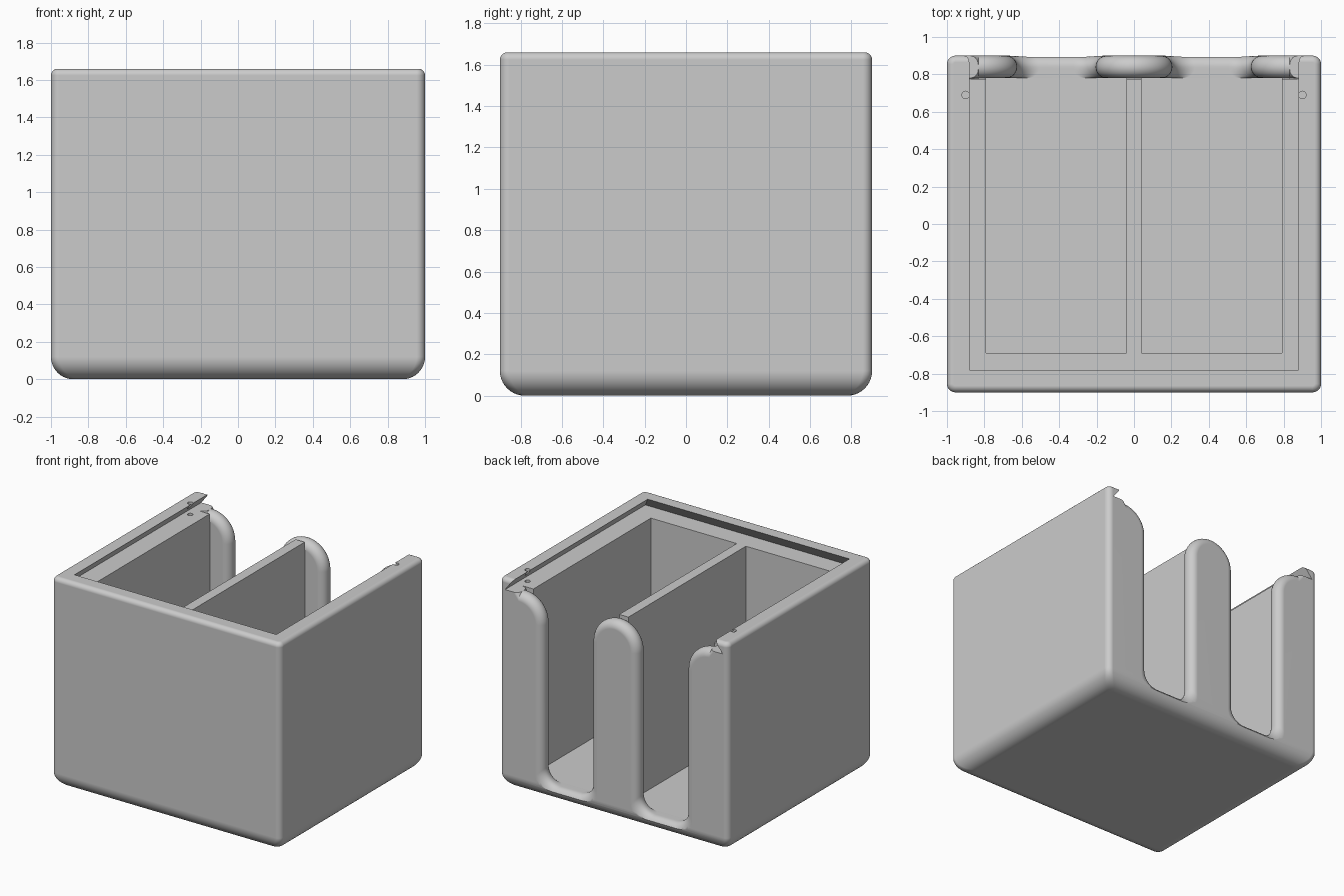
import bpy, bmesh
from math import sin, cos, pi, sqrt, radians

cube = bpy.data.objects.get("Cube")
if cube:
    bpy.data.objects.remove(cube, do_unlink=True)

grey = bpy.data.materials.new("plain grey")
grey.use_nodes = True
grey.diffuse_color = (0.6, 0.6, 0.6, 1)
grey.node_tree.nodes["Principled BSDF"].inputs["Base Color"].default_value = (0.6, 0.6, 0.6, 1)


def loft(name, rings):
    """Closed solid skinned through rings of equal point count."""
    bm = bmesh.new()
    loops = [[bm.verts.new(p) for p in ring] for ring in rings]
    n = len(loops[0])
    for a, b in zip(loops, loops[1:]):
        for i in range(n):
            j = (i + 1) % n
            bm.faces.new((a[i], a[j], b[j], b[i]))
    bm.faces.new(loops[0])
    bm.faces.new(loops[-1])
    bmesh.ops.recalc_face_normals(bm, faces=bm.faces)
    mesh = bpy.data.meshes.new(name)
    bm.to_mesh(mesh)
    bm.free()
    obj = bpy.data.objects.new(name, mesh)
    bpy.context.collection.objects.link(obj)
    mesh.materials.append(grey)
    return obj


def arc(cx, cy, r, start, end, n=8):
    return [(cx + r * cos(radians(start + (end - start) * i / n)),
             cy + r * sin(radians(start + (end - start) * i / n))) for i in range(n + 1)]


def rect(x0, x1, y0, y1, z):
    return [(x0, y0, z), (x1, y0, z), (x1, y1, z), (x0, y1, z)]


def rounded_rect(inset, r, z):
    x, y = 1 - inset - r, 0.9 - inset - r
    pts = []
    for k, (sx, sy) in enumerate(((1, 1), (-1, 1), (-1, -1), (1, -1))):
        pts += arc(sx * x, sy * y, r, 90 * k, 90 * k + 90, 6)
    return [(px, py, z) for px, py in pts]


# Outer block: broad round at the bottom, small round along the top rim
HEIGHT, FLOOR, LEDGE = 1.66, 0.11, 1.57
R_LOW, R_TOP = 0.12, 0.035
rings = []
for i in range(11):
    a = pi / 2 * i / 10
    rings.append(rounded_rect(R_LOW * (1 - sin(a)), 0.045, R_LOW * (1 - cos(a))))
for i in range(6):
    a = pi / 2 * i / 5
    e = R_TOP * (1 - cos(a))
    rings.append(rounded_rect(e, 0.045 - e, HEIGHT - R_TOP + R_TOP * sin(a)))
body = loft("divided_box", rings)

# Dovetail channel for a sliding lid, open at the back
cutters = [loft("lid_channel", [rect(-0.95, 0.95, -0.85, 1.1, LEDGE),
                                rect(-0.85, 0.85, -0.75, 1.1, LEDGE + 0.13)])]

# Slot outline, grown by d towards the wall faces to give a rounded edge
FLARE, HALF, MID = 0.207, 0.21, 0.415


def slot_ring(s, y, d, drop):
    zb, rb, w = FLOOR + 0.002 - drop, 0.12, HALF + d
    top = LEDGE - FLARE
    pts = arc(MID - w + rb, zb + rb, rb, 180, 270)
    pts += arc(MID + w - rb, zb + rb, rb, 270, 360)
    pts += arc(MID + HALF + FLARE, top, FLARE - d, 180, 90, 12)
    pts += [(MID + HALF + FLARE + d + 0.01, LEDGE + 0.03),
            (MID - HALF - FLARE, LEDGE + 0.03)]
    pts += arc(MID - HALF - FLARE, top, FLARE - d, 90, 0, 12)
    return [(s * x, y, z) for x, z in pts]


EDGE = 0.06
for s in (1, -1):
    # Compartment
    xs = sorted((s * 0.04, s * 0.79))
    cutters.append(loft("compartment", [rect(*xs, -0.69, 0.78, FLOOR),
                                        rect(*xs, -0.69, 0.78, LEDGE + 0.02)]))
    # Finger slot through the back wall
    slot = [slot_ring(s, 0.775, EDGE, 0)]
    for i in range(17):
        a = pi * i / 16
        y = 0.84 - EDGE * cos(a)
        d = EDGE * (1 - sin(a))
        slot.append(slot_ring(s, y, d, d if y > 0.84 else 0))
    slot.append(slot_ring(s, 0.95, EDGE, EDGE))
    cutters.append(loft("finger_slot", slot))
    # Small pin hole in the rim
    circle = arc(s * 0.9, 0.69, 0.02, 0, 345, 23)
    cutters.append(loft("pin_hole", [[(x, y, z) for x, y in circle] for z in (1.53, 1.7)]))

# Carve the block
bpy.context.view_layer.objects.active = body
for cutter in cutters:
    cutter.hide_render = True
    mod = body.modifiers.new("cut", 'BOOLEAN')
    mod.operation, mod.solver, mod.object = 'DIFFERENCE', 'EXACT', cutter
    bpy.ops.object.modifier_apply(modifier=mod.name)
    bpy.data.objects.remove(cutter, do_unlink=True)

# Smooth rounds, crisp edges
bpy.ops.object.select_all(action='DESELECT')
body.select_set(True)
bpy.ops.object.shade_smooth_by_angle(angle=radians(30))
normals = body.modifiers.new("even_normals", 'WEIGHTED_NORMAL')
normals.keep_sharp = True
